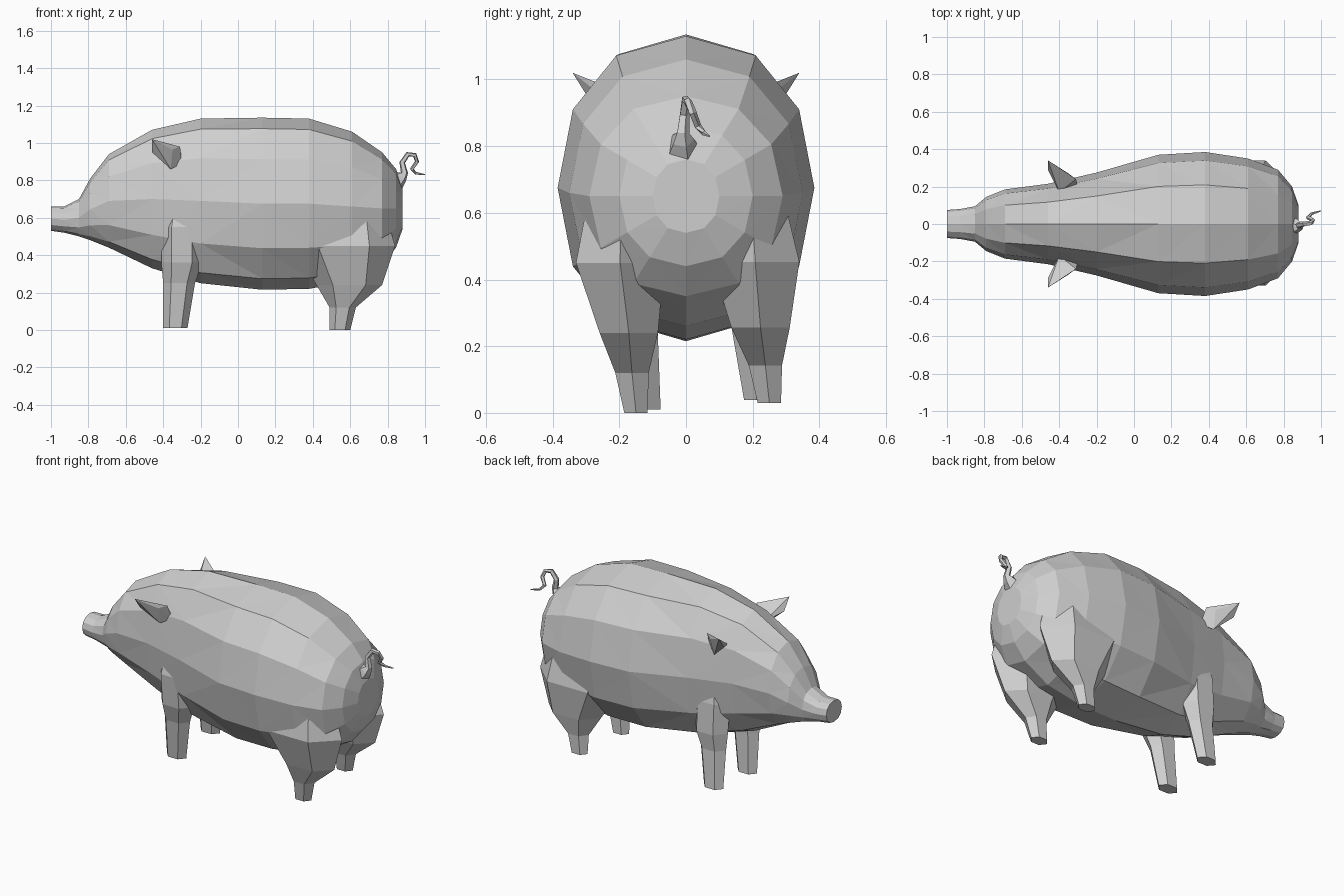
import bpy, bmesh, math
from mathutils import Vector

if "Cube" in bpy.data.objects:
    bpy.data.objects.remove(bpy.data.objects["Cube"])

grey = bpy.data.materials.new("light_grey")
grey.diffuse_color = (0.62, 0.62, 0.62, 1)
grey.use_nodes = True
grey.node_tree.nodes["Principled BSDF"].inputs["Base Color"].default_value = grey.diffuse_color


def finish(name, bm):
    """Turn a bmesh into a flat shaded object."""
    bmesh.ops.recalc_face_normals(bm, faces=bm.faces)
    mesh = bpy.data.meshes.new(name)
    bm.to_mesh(mesh)
    bm.free()
    mesh.materials.append(grey)
    obj = bpy.data.objects.new(name, mesh)
    bpy.context.collection.objects.link(obj)
    return obj


def loft(name, rings, triangles=False):
    """Skin a list of equal point rings and cap both ends."""
    bm = bmesh.new()
    loops = [[bm.verts.new(p) for p in ring] for ring in rings]
    n = len(loops[0])
    for a, b in zip(loops, loops[1:]):
        for i in range(n):
            j = (i + 1) % n
            bm.faces.new((a[i], a[j], b[j], b[i]))
    if triangles:
        bmesh.ops.triangulate(bm, faces=bm.faces[:], quad_method='SHORT_EDGE')
    bm.faces.new(loops[0])
    bm.faces.new(loops[-1])
    return finish(name, bm)


def power(v, e):
    return math.copysign(abs(v) ** e, v)


# Body, head and snout: x, bottom, top, half width
stations = [
    (-1.00, 0.53, 0.66, 0.075), (-0.93, 0.52, 0.66, 0.08),
    (-0.85, 0.50, 0.70, 0.095), (-0.79, 0.48, 0.81, 0.145),
    (-0.69, 0.44, 0.94, 0.185), (-0.46, 0.33, 1.07, 0.215),
    (-0.20, 0.25, 1.13, 0.275), (0.13, 0.215, 1.135, 0.37),
    (0.38, 0.22, 1.13, 0.385), (0.61, 0.26, 1.06, 0.35),
    (0.77, 0.35, 0.95, 0.29), (0.845, 0.44, 0.86, 0.20),
    (0.88, 0.54, 0.76, 0.10)]
SIDES = 12
body_rings = []
for x, low, high, w in stations:
    ring = []
    for i in range(SIDES):
        t = 2 * math.pi * i / SIDES
        ring.append((x, w * power(math.cos(t), 0.88),
                     (low + high) / 2 + (high - low) / 2 * power(math.sin(t), 0.95)))
    body_rings.append(ring)
loft("body", body_rings, triangles=True)


# Legs: z, back and front x, inner and outer y; stance leans a little sideways
def leg(name, side, levels):
    rings = []
    for z, x0, x1, y0, y1 in levels:
        low = max(0, 1 - z / 0.5)
        ring = []
        for i in range(6):
            t = math.pi * i / 3
            x = (x0 + x1) / 2 + (x1 - x0) / 2 * math.cos(t)
            y = (y0 + y1) / 2 + (y1 - y0) / 2 * math.sin(t) / 0.866
            ring.append((x, side * y + 0.05 * low,
                         z + (0.03 * low if side > 0 else 0)))
        rings.append(ring)
    loft(name, rings)


hind = [(0.0, 0.49, 0.60, 0.165, 0.235), (0.12, 0.49, 0.63, 0.15, 0.25),
        (0.24, 0.42, 0.77, 0.11, 0.285), (0.45, 0.29, 0.84, 0.07, 0.335),
        (0.66, 0.38, 0.78, 0.10, 0.29)]
fore = [(0.01, -0.40, -0.27, 0.125, 0.20), (0.25, -0.40, -0.23, 0.11, 0.21),
        (0.36, -0.41, -0.19, 0.10, 0.235), (0.55, -0.41, -0.19, 0.08, 0.238),
        (0.70, -0.37, -0.22, 0.10, 0.20)]

# Ears: wedge from the side of the head to a narrow forward tip
ear_points = [(-0.46, 0.34, 1.02), (-0.46, 0.29, 0.95), (-0.36, 0.24, 0.86),
              (-0.30, 0.20, 0.89), (-0.31, 0.24, 0.98), (-0.35, 0.27, 0.965),
              (-0.40, 0.17, 0.91)]

for side, label in ((-1, "right"), (1, "left")):
    leg("hind_leg_" + label, side, hind)
    leg("front_leg_" + label, side, fore)
    bm = bmesh.new()
    for x, y, z in ear_points:
        bm.verts.new((x, side * y, z))
    bmesh.ops.convex_hull(bm, input=bm.verts[:])
    finish("ear_" + label, bm)

# Curly tail: flared root, then a thin loop swept along a path
path = [(0.83, -0.01, 0.78, 0.06), (0.875, -0.01, 0.82, 0.035),
        (0.89, -0.01, 0.84, 0.02), (0.878, -0.005, 0.895, 0.016),
        (0.908, 0.0, 0.94, 0.014), (0.945, 0.005, 0.935, 0.013),
        (0.957, 0.02, 0.90, 0.012), (0.93, 0.035, 0.86, 0.011),
        (0.95, 0.055, 0.838, 0.008), (1.0, 0.07, 0.83, 0.003)]
pts = [Vector(p[:3]) for p in path]
tail_rings = []
side_axis = Vector((0, 1, 0))
for i, p in enumerate(pts):
    along = (pts[min(i + 1, len(pts) - 1)] - pts[max(i - 1, 0)]).normalized()
    u = (side_axis - along * side_axis.dot(along)).normalized()
    v = along.cross(u)
    r = path[i][3]
    tail_rings.append([p + u * r * math.cos(math.pi * (k / 2.5)) +
                       v * r * math.sin(math.pi * (k / 2.5)) for k in range(5)])
loft("tail", tail_rings)
